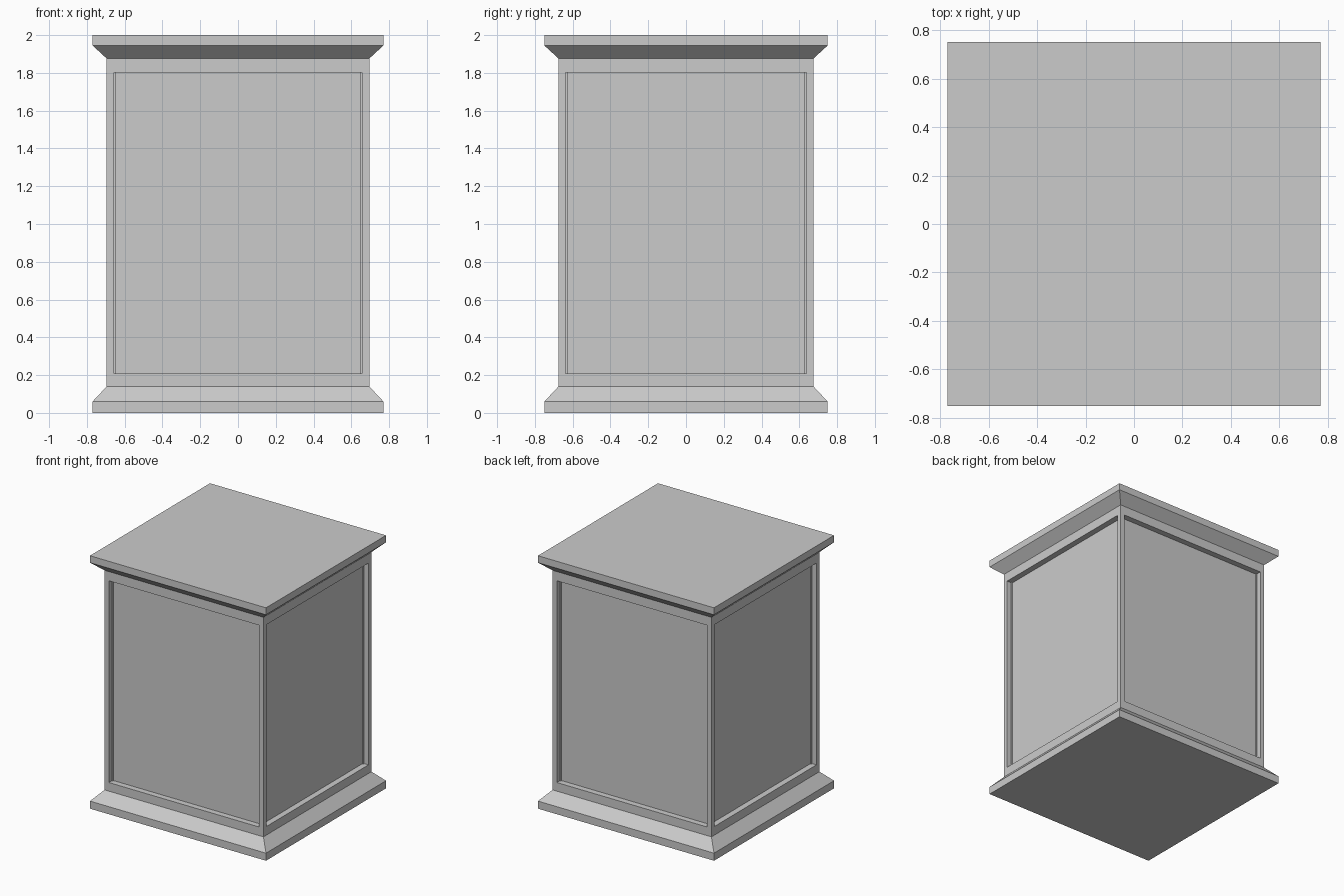
import bpy, bmesh

if "Cube" in bpy.data.objects:
    bpy.data.objects.remove(bpy.data.objects["Cube"])

# Half-width, half-depth and height of each rectangular level, bottom to top
LEVELS = [
    (0.77, 0.75, 0.0), (0.77, 0.75, 0.06),      # plinth
    (0.695, 0.675, 0.14), (0.695, 0.675, 1.876),  # body
    (0.77, 0.75, 1.945), (0.77, 0.75, 2.0),     # top slab
]
BODY = 2
PANEL_BORDER = 0.053
PANEL_Z = (0.208, 1.803)
PANEL_DEPTH = 0.047

bm = bmesh.new()

# Stepped outer shell
rings = [[bm.verts.new((sx * hx, sy * hy, z))
          for sx, sy in ((-1, -1), (1, -1), (1, 1), (-1, 1))]
         for hx, hy, z in LEVELS]
body_sides = []
for level, (low, high) in enumerate(zip(rings, rings[1:])):
    for i in range(4):
        j = (i + 1) % 4
        face = bm.faces.new((low[i], low[j], high[j], high[i]))
        if level == BODY:
            body_sides.append(face)
bm.faces.new(rings[0][::-1])
bm.faces.new(rings[-1])
bm.normal_update()

# Recessed panel on each of the four sides
bmesh.ops.inset_individual(bm, faces=body_sides, thickness=PANEL_BORDER)
for face in body_sides:
    for v in face.verts:
        v.co.z = PANEL_Z[0] if v.co.z < 1 else PANEL_Z[1]
bm.normal_update()
panels = bmesh.ops.extrude_discrete_faces(bm, faces=body_sides)["faces"]
bm.normal_update()
for face in panels:
    bmesh.ops.translate(bm, verts=face.verts, vec=-face.normal * PANEL_DEPTH)

bmesh.ops.recalc_face_normals(bm, faces=bm.faces)
mesh = bpy.data.meshes.new("panelled_pedestal")
bm.to_mesh(mesh)
bm.free()
bpy.context.collection.objects.link(bpy.data.objects.new("panelled_pedestal", mesh))
